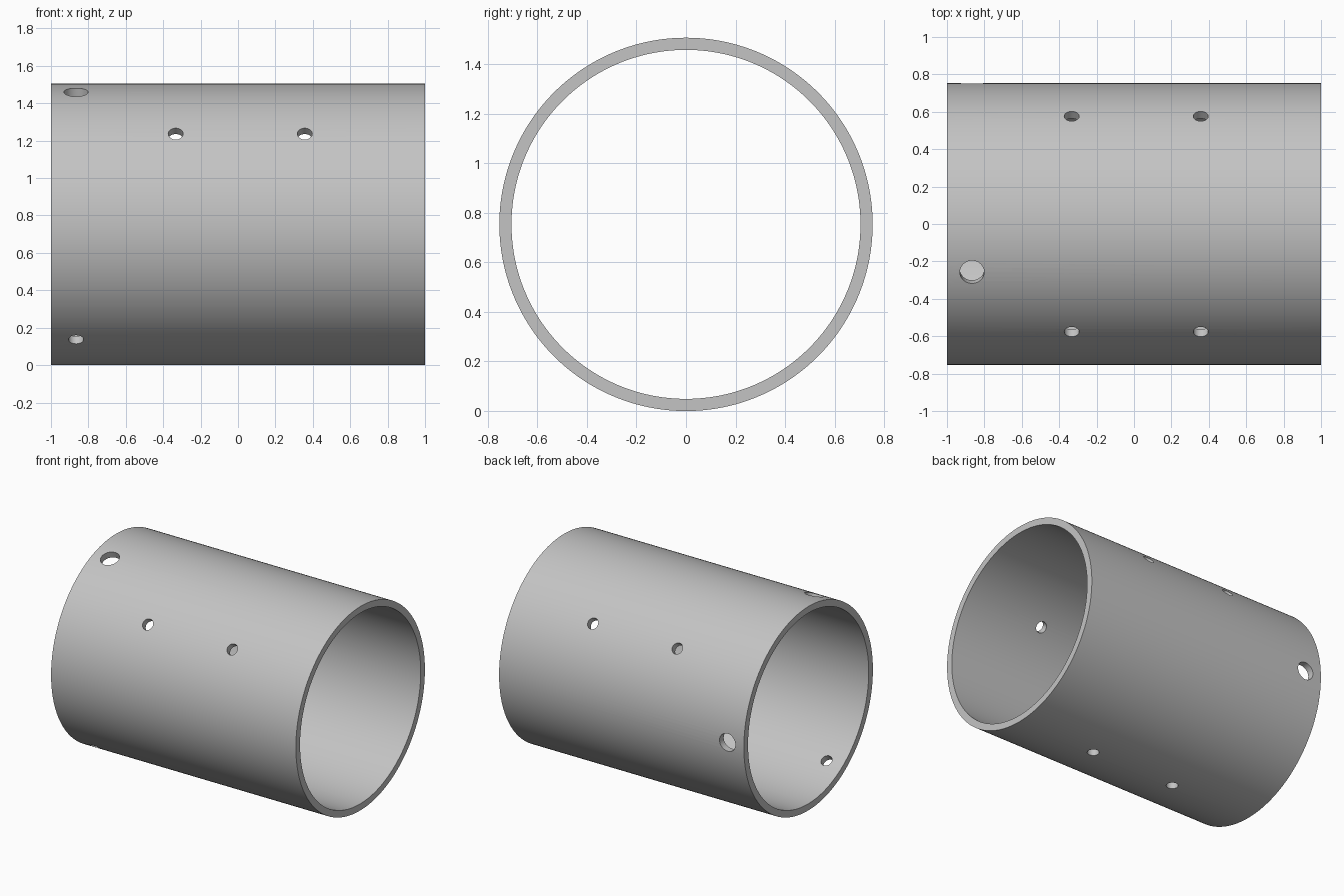
import bpy
import bmesh
from math import cos, sin, pi, radians
from mathutils import Matrix, Vector

OUTER, INNER, HALF = 0.753, 0.704, 1.0
SEGMENTS = 180

cube = bpy.data.objects.get("Cube")
if cube:
    bpy.data.objects.remove(cube, do_unlink=True)

grey = bpy.data.materials.new("light_grey")
grey.use_nodes = True
colour = (0.55, 0.55, 0.55, 1.0)
grey.diffuse_color = colour
grey.node_tree.nodes["Principled BSDF"].inputs["Base Color"].default_value = colour


def make_object(name, bm):
    bmesh.ops.recalc_face_normals(bm, faces=bm.faces)
    mesh = bpy.data.meshes.new(name)
    bm.to_mesh(mesh)
    bm.free()
    mesh.materials.append(grey)
    obj = bpy.data.objects.new(name, mesh)
    bpy.context.collection.objects.link(obj)
    return obj


# Tube: a rectangular wall section swept around the x axis
bm = bmesh.new()
section = [(-HALF, OUTER), (HALF, OUTER), (HALF, INNER), (-HALF, INNER)]
rings = []
for i in range(SEGMENTS):
    a = 2 * pi * i / SEGMENTS
    rings.append([bm.verts.new((x, r * cos(a), OUTER + r * sin(a))) for x, r in section])
for i, ring in enumerate(rings):
    after = rings[(i + 1) % SEGMENTS]
    for j in range(4):
        k = (j + 1) % 4
        bm.faces.new((ring[j], ring[k], after[k], after[j]))
tube = make_object("tube", bm)

# Radial holes: (x, angle from the back going up over the top, radius)
holes = [(x, a, 0.04) for x in (-0.333, 0.357) for a in (40, 140, 270)]
holes += [(-0.866, 0, 0.065), (-0.866, 110, 0.065), (-0.866, 235, 0.04)]

bm = bmesh.new()
for x, angle, radius in holes:
    a = radians(angle)
    out = Vector((0, cos(a), sin(a)))
    spot = Vector((x, 0, OUTER)) + out * (OUTER + INNER) / 2
    turn = out.to_track_quat('Z', 'Y').to_matrix().to_4x4()
    bmesh.ops.create_cone(bm, cap_ends=True, segments=48, radius1=radius, radius2=radius,
                          depth=0.2, matrix=Matrix.Translation(spot) @ turn)
cutter = make_object("hole_cutter", bm)
cutter.hide_render = True

# Drill the holes
bpy.ops.object.select_all(action='DESELECT')
tube.select_set(True)
bpy.context.view_layer.objects.active = tube
drill = tube.modifiers.new("drill_holes", 'BOOLEAN')
drill.operation = 'DIFFERENCE'
drill.solver = 'EXACT'
drill.object = cutter
bpy.ops.object.modifier_apply(modifier=drill.name)
bpy.data.objects.remove(cutter, do_unlink=True)

bpy.ops.object.shade_smooth_by_angle(angle=radians(30))
